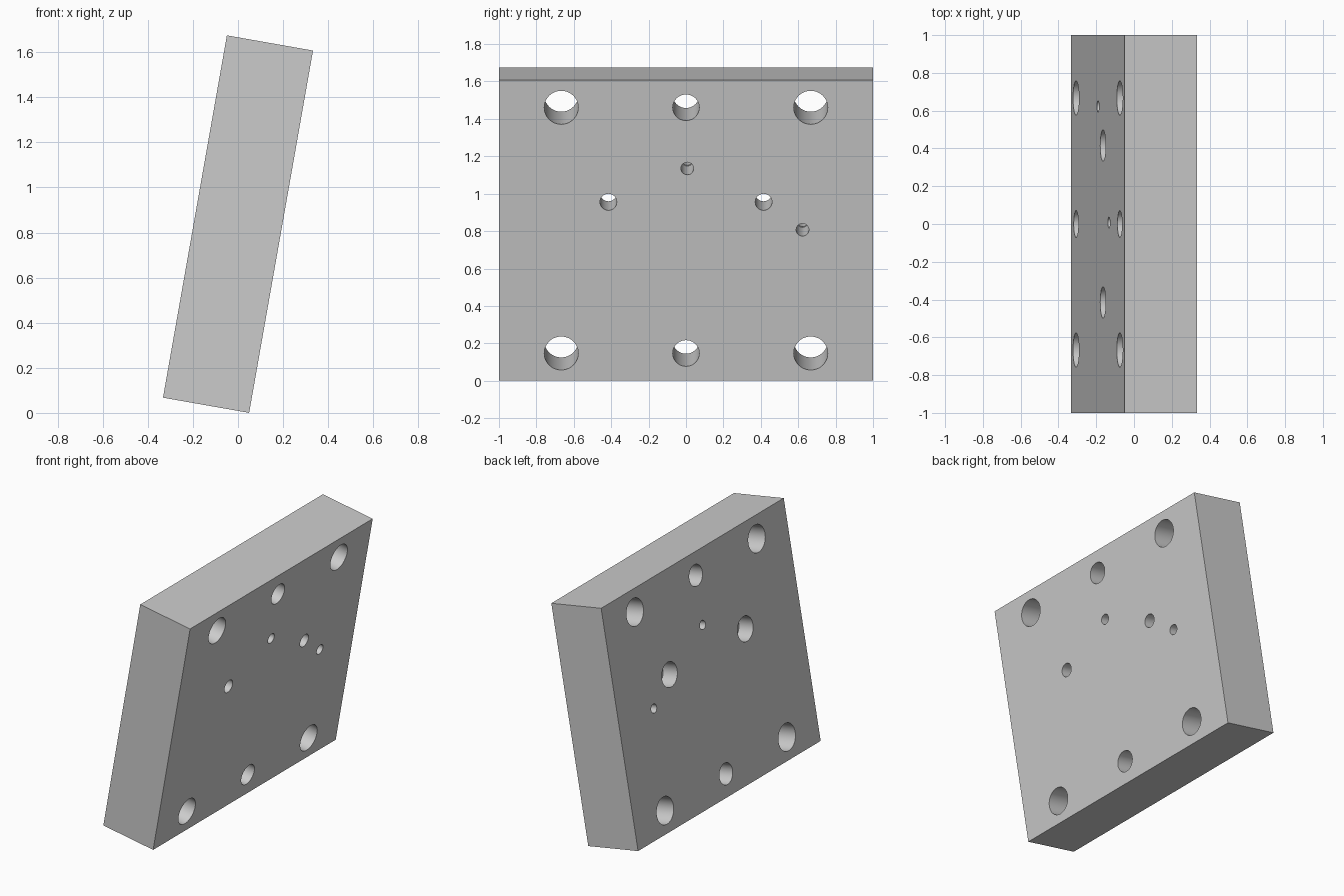
import bpy, bmesh
from math import radians
from mathutils import Matrix

cube = bpy.data.objects.get("Cube")
if cube:
    bpy.data.objects.remove(cube, do_unlink=True)

THICK, WIDTH, HEIGHT = 0.388, 2.0, 1.632
BACK, FACE = -THICK / 2, THICK / 2      # the two drilled faces along local x
OVER = 0.05                             # how far cutters stick out

steel = bpy.data.materials.new("grey_steel")
steel.use_nodes = True
grey = (0.6, 0.6, 0.6, 1)
steel.diffuse_color = grey
steel.node_tree.nodes["Principled BSDF"].inputs["Base Color"].default_value = grey


def make_object(name, bm):
    mesh = bpy.data.meshes.new(name)
    bm.to_mesh(mesh)
    bm.free()
    mesh.materials.append(steel)
    obj = bpy.data.objects.new(name, mesh)
    bpy.context.collection.objects.link(obj)
    return obj


def drill(bm, y, z, radius, x0, x1):
    """Add a cylinder along x from x0 to x1."""
    place = Matrix.Translation(((x0 + x1) / 2, y, z)) @ Matrix.Rotation(radians(90), 4, 'Y')
    bmesh.ops.create_cone(bm, cap_ends=True, segments=48, radius1=radius,
                          radius2=radius, depth=x1 - x0, matrix=place)


# Rectangular plate
bm = bmesh.new()
bmesh.ops.create_cube(bm, size=1, matrix=Matrix.Diagonal((THICK, WIDTH, HEIGHT, 1)))
plate = make_object("drilled_plate", bm)

# Straight bores, and wider or narrower second steps
bores, steps = bmesh.new(), bmesh.new()
for z in (-0.667, 0.667):
    for y, radius in ((-0.667, 0.091), (0, 0.071), (0.667, 0.091)):
        drill(bores, y, z, radius, BACK - OVER, FACE + OVER)
for y in (-0.415, 0.415):
    drill(bores, y, 0.154, 0.045, BACK - OVER, FACE + OVER)
    drill(steps, y, 0.154, 0.083, BACK - OVER, BACK + 0.11)
for y, z in ((0.007, 0.336), (0.623, 0.003)):
    drill(bores, y, z, 0.03, BACK - OVER, FACE + OVER)
    drill(steps, y, z, 0.034, FACE - 0.27, FACE + OVER)

bpy.ops.object.select_all(action='DESELECT')
bpy.context.view_layer.objects.active = plate
plate.select_set(True)
for name, cutter_bm in (("bore_cutter", bores), ("step_cutter", steps)):
    cutter = make_object(name, cutter_bm)
    cutter.hide_render = True
    cut = plate.modifiers.new(name, 'BOOLEAN')
    cut.operation, cut.solver, cut.object = 'DIFFERENCE', 'EXACT', cutter
    bpy.ops.object.modifier_apply(modifier=name)
    bpy.data.objects.remove(cutter, do_unlink=True)

# Smooth bores with crisp rims
bpy.ops.object.shade_smooth_by_angle(angle=radians(30))

# Lean the plate and stand it on its lower edge
plate.rotation_euler = (0, radians(10), 0)
plate.location = (0, 0, 0.8375)
